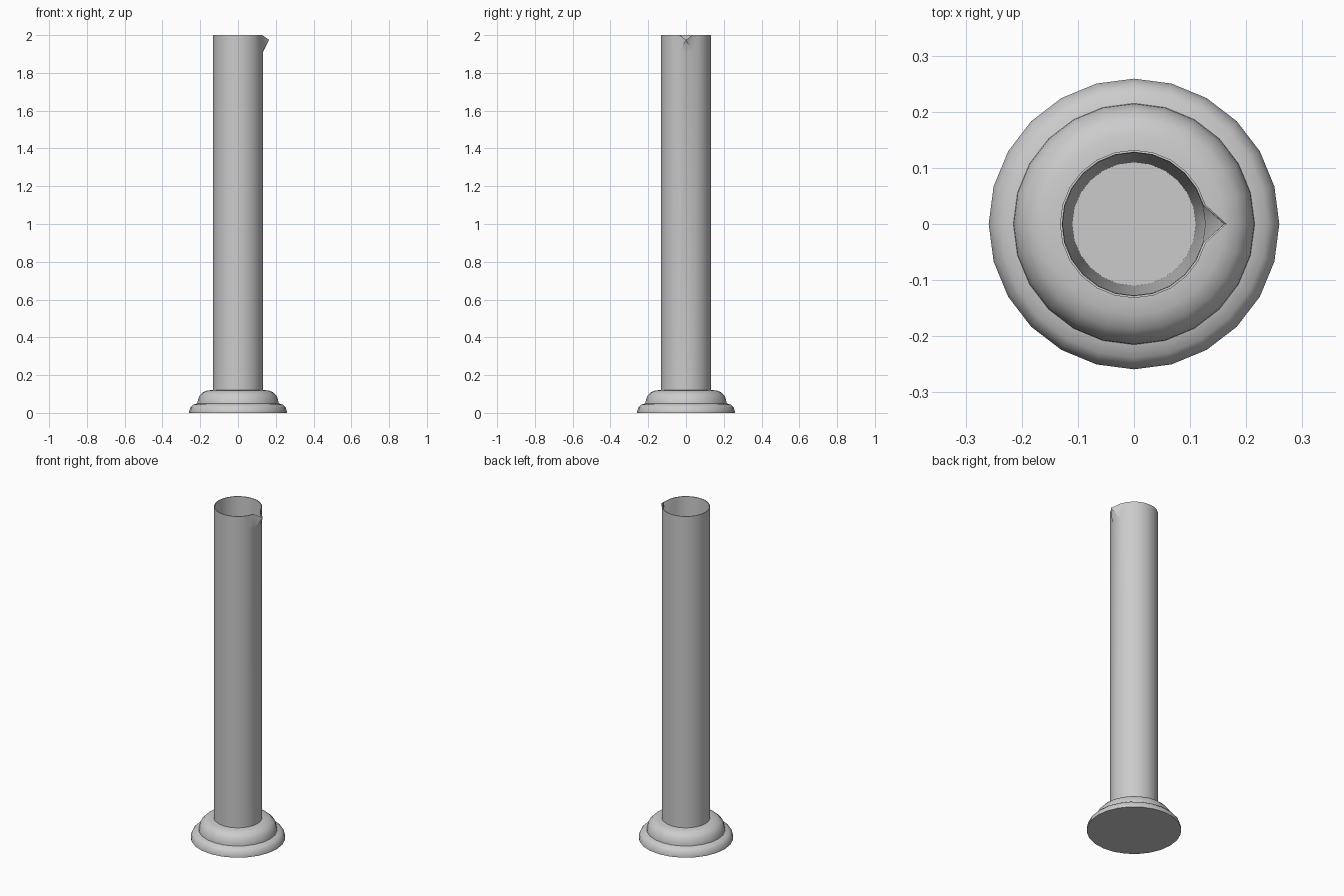
import bpy, bmesh, math

if "Cube" in bpy.data.objects:
    bpy.data.objects.remove(bpy.data.objects["Cube"])

SIDES = 24


def lathe(name, profile):
    """Revolve (radius, z) points around z; both ends are capped."""
    bm = bmesh.new()
    rings = []
    for r, z in profile:
        rings.append([bm.verts.new((r * math.cos(math.tau * i / SIDES),
                                    r * math.sin(math.tau * i / SIDES), z))
                      for i in range(SIDES)])
    for a, b in zip(rings, rings[1:]):
        for i in range(SIDES):
            j = (i + 1) % SIDES
            bm.faces.new((a[i], a[j], b[j], b[i]))
    bm.faces.new(rings[0][::-1])
    bm.faces.new(rings[-1])
    # pouring spout: pull the +x rim points outward and slightly down
    for ring in rings:
        v = ring[0]
        if v.co.z > 1.99:
            v.co.x += 0.033
            v.co.z -= 0.025
    bmesh.ops.triangulate(bm, faces=[f for f in bm.faces if any(
        v.co.x > 0.15 and v.co.z > 1.9 for v in f.verts)])
    me = bpy.data.meshes.new(name)
    bm.to_mesh(me)
    bm.free()
    ob = bpy.data.objects.new(name, me)
    bpy.context.collection.objects.link(ob)
    return ob


# stepped rounded foot, straight outer wall, thin rim, tapered inner wall and floor
profile = [
    (0.259, 0.0), (0.259, 0.008), (0.252, 0.03), (0.238, 0.044), (0.215, 0.05),
    (0.214, 0.06), (0.206, 0.088), (0.188, 0.108), (0.162, 0.119), (0.132, 0.121),
    (0.132, 1.91), (0.132, 2.0),
    (0.128, 2.0), (0.127, 1.91), (0.11, 0.1),
]
cylinder = lathe("measuring_cylinder", profile)

bpy.context.view_layer.objects.active = cylinder
cylinder.select_set(True)
bpy.ops.object.shade_smooth_by_angle(angle=math.radians(40))
